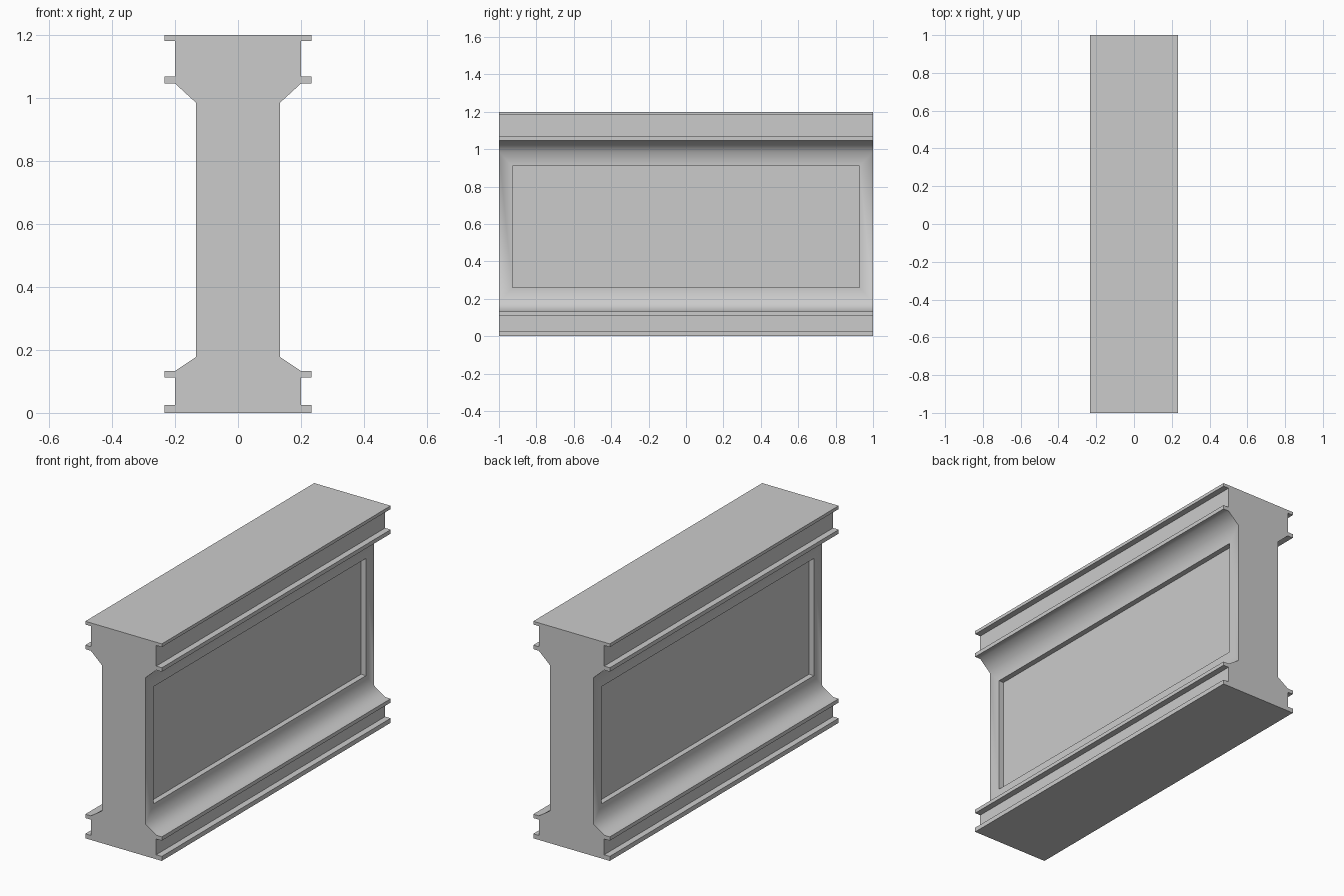
import bpy
import bmesh

if "Cube" in bpy.data.objects:
    bpy.data.objects.remove(bpy.data.objects["Cube"])

HALF_LENGTH = 1.0
WEB = 0.133          # half width of the central wall
NECK = 0.20
RIB = 0.234
RECESS = 0.03

# Right half of the cross-section (x, z), bottom to top
half = [(RIB, 0.0), (RIB, 0.025), (NECK, 0.025), (NECK, 0.112), (RIB, 0.112),
        (RIB, 0.133), (NECK, 0.133), (WEB, 0.178), (WEB, 0.985), (NECK, 1.046),
        (RIB, 1.046), (RIB, 1.068), (NECK, 1.068), (NECK, 1.182), (RIB, 1.182),
        (RIB, 1.2)]
profile = half + [(-x, z) for x, z in reversed(half)]

# Moulded wall body: mirrored profile extruded along y
bm = bmesh.new()
cap = bm.faces.new([bm.verts.new((x, -HALF_LENGTH, z)) for x, z in profile])
ext = bmesh.ops.extrude_face_region(bm, geom=[cap])
new_verts = [g for g in ext["geom"] if isinstance(g, bmesh.types.BMVert)]
bmesh.ops.translate(bm, verts=new_verts, vec=(0, 2 * HALF_LENGTH, 0))
if len([f for f in bm.faces if len(f.verts) > 4]) < 2:
    bm.faces.new([v for v in bm.verts if v not in new_verts])
bmesh.ops.recalc_face_normals(bm, faces=bm.faces[:])

# Recessed panel on both sides of the wall
panels = [f for f in bm.faces
          if abs(f.normal.x) > 0.99 and f.calc_area() > 1.0]
for panel in panels:
    bmesh.ops.inset_individual(bm, faces=[panel], thickness=0.07)
    for v in panel.verts:
        v.co.y = 0.928 if v.co.y > 0 else -0.928
        v.co.z = 0.909 if v.co.z > 0.6 else 0.261
    floor = bmesh.ops.extrude_discrete_faces(bm, faces=[panel])["faces"][0]
    side = 1 if floor.calc_center_median().x > 0 else -1
    for v in floor.verts:
        v.co.x -= side * RECESS

mesh = bpy.data.meshes.new("panelled_wall")
bm.to_mesh(mesh)
bm.free()
wall = bpy.data.objects.new("panelled_wall", mesh)
bpy.context.collection.objects.link(wall)

# Smooth the sloped coves, keep right angles sharp
bpy.context.view_layer.objects.active = wall
wall.select_set(True)
bpy.ops.object.shade_smooth_by_angle(angle=1.05)
